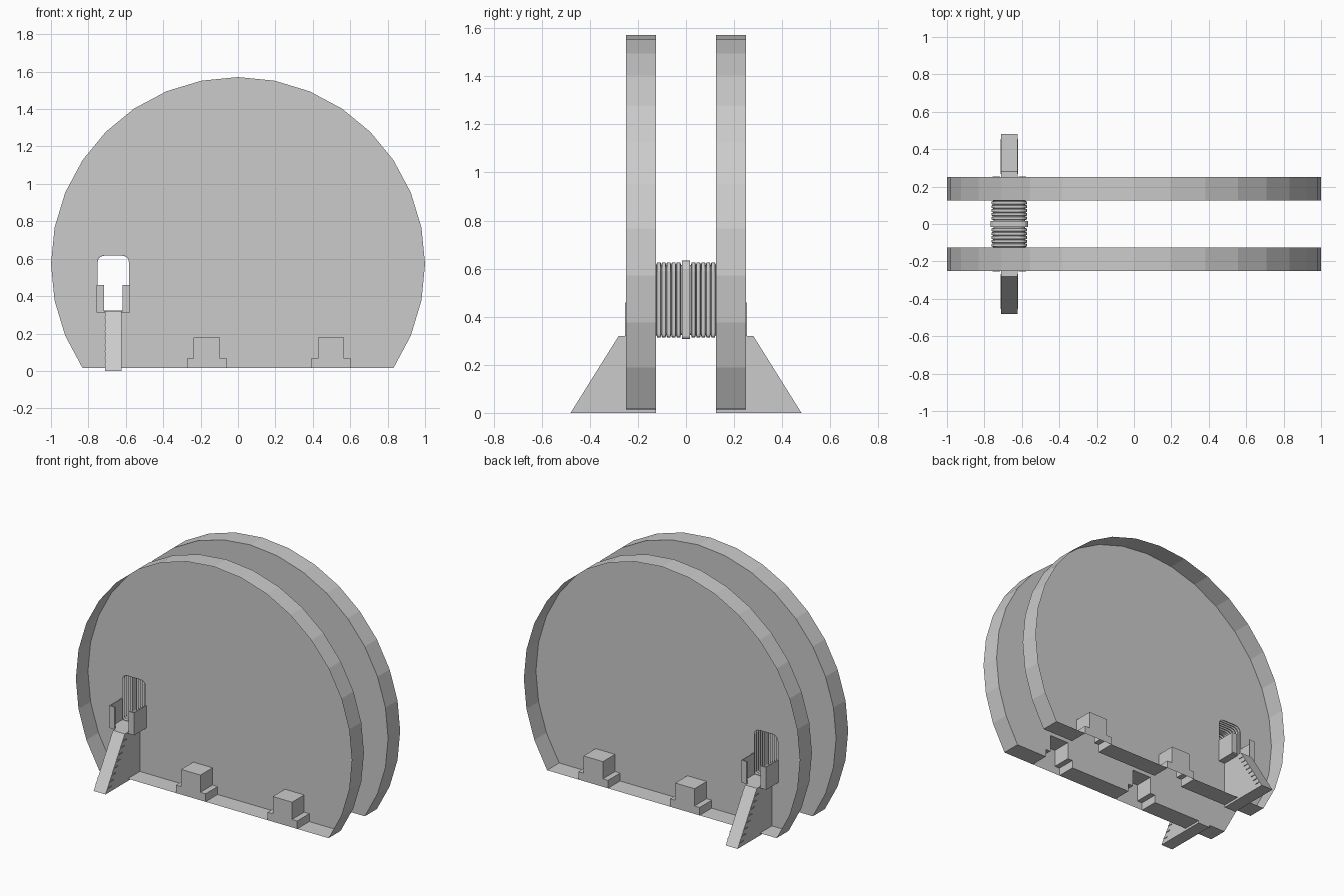
import bpy, bmesh, math

if "Cube" in bpy.data.objects:
    bpy.data.objects.remove(bpy.data.objects["Cube"])

CX = -0.667          # centre line of doorway, walkway and stairs
FLOOR, Y_IN, Y_OUT = 0.015, 0.125, 0.25


def finish(bm, name):
    bmesh.ops.recalc_face_normals(bm, faces=bm.faces)
    me = bpy.data.meshes.new(name)
    bm.to_mesh(me)
    bm.free()
    ob = bpy.data.objects.new(name, me)
    bpy.context.collection.objects.link(ob)
    return ob


def box(bm, x0, x1, y0, y1, z0, z1):
    vs = bmesh.ops.create_cube(bm, size=1)["verts"]
    for v in vs:
        v.co = ((x0 + x1) / 2 + v.co.x * (x1 - x0),
                (y0 + y1) / 2 + v.co.y * (y1 - y0),
                (z0 + z1) / 2 + v.co.z * (z1 - z0))


def door_outline(grow=0.0):
    """Rounded doorway section in x, z."""
    hw, z0, z1, r = 0.088 + grow, 0.32 - grow, 0.62 + grow, 0.035
    pts = []
    for sx, zc, sz, rr, a0 in ((1, z0, -1, 0.012, 270), (1, z1, 1, r, 0),
                               (-1, z1, 1, r, 90), (-1, z0, -1, 0.012, 180)):
        for i in range(4):
            a = math.radians(a0 + 30 * i)
            pts.append((CX + sx * (hw - rr) + rr * math.cos(a),
                        zc - sz * rr + rr * math.sin(a)))
    return pts


def notch(cx):
    """Stepped recess in the floor line, left to right."""
    return [(cx - 0.107, FLOOR), (cx - 0.107, 0.067), (cx - 0.07, 0.067), (cx - 0.07, 0.18),
            (cx + 0.07, 0.18), (cx + 0.07, 0.067), (cx + 0.107, 0.067), (cx + 0.107, FLOOR)]


def loop(bm, pts, y):
    vs = [bm.verts.new((x, y, z)) for x, z in pts]
    es = [bm.edges.new((vs[i], vs[(i + 1) % len(vs)])) for i in range(len(vs))]
    return vs, es


def bridge(bm, a, b):
    n = len(a)
    for i in range(n):
        j = (i + 1) % n
        bm.faces.new((a[i], a[j], b[j], b[i]))


NOTCHES = (-0.167, 0.497)
arc = [(math.cos(math.radians(a * 11.25)), 0.571 + math.sin(math.radians(a * 11.25)))
       for a in range(-3, 20)]
outline = arc + notch(NOTCHES[0]) + notch(NOTCHES[1])

for s, side in ((-1, "front"), (1, "back")):
    # dish: end wall with doorway, rim and floor, open on the outer side
    bm = bmesh.new()
    inner, e1 = loop(bm, outline, s * Y_IN)
    hole, e2 = loop(bm, door_outline(), s * Y_IN)
    bmesh.ops.triangle_fill(bm, edges=e1 + e2, use_beauty=True, normal=(0, s, 0))
    bmesh.ops.dissolve_limit(bm, angle_limit=0.01, verts=bm.verts, edges=bm.edges)
    bm.verts.ensure_lookup_table()
    outer, _ = loop(bm, outline, s * Y_OUT)
    bridge(bm, inner, outer)
    for k in range(2):      # outer caps of the stepped recesses
        st = len(arc) + 8 * k
        bm.faces.new(outer[st:st + 8])
    finish(bm, side + "_dish")

    # landing with corner railings
    bm = bmesh.new()
    ya, yb = sorted((s * Y_IN, s * Y_OUT))
    box(bm, CX - 0.09, CX + 0.09, ya, yb, 0.312, 0.32)
    for m in (-1, 1):
        xa, xb = sorted((CX + m * 0.084, CX + m * 0.09))
        box(bm, xa, xb, ya, yb, 0.32, 0.46)
        xa, xb = sorted((CX + m * 0.05, CX + m * 0.09))
        ra, rb = sorted((s * 0.246, s * 0.253))
        box(bm, xa, xb, ra, rb, 0.32, 0.46)
    finish(bm, side + "_landing")

    # sloping stair body
    bm = bmesh.new()
    prof = [(0.125, 0), (0.48, 0), (0.28, 0.32), (0.125, 0.32)]
    ends = [[bm.verts.new((CX + m * 0.043, s * y, z)) for y, z in prof] for m in (-1, 1)]
    bridge(bm, *ends)
    for e in ends:
        bm.faces.new(e)
    finish(bm, side + "_stair")

    # thin tread ends showing along both sides of the slope
    bm = bmesh.new()
    for i in range(1, 9):
        z = 0.32 * i / 9
        y = 0.48 - 0.2 * i / 9 - 0.003
        ya, yb = sorted((s * y, s * (y - 0.032)))
        box(bm, CX - 0.048, CX + 0.048, ya, yb, z - 0.005, z)
    finish(bm, side + "_treads")

# ribbed walkway between the dishes
sections = []
for half in (-1, 1):
    for i in range(5):
        c = half * (0.113 - 0.0205 * i)
        for d, g in ((-0.010, -0.004), (-0.007, 0.006), (0.007, 0.006), (0.010, -0.004)):
            sections.append((c + d, g))
sections += [(-0.125, 0.0), (0.125, 0.0)]
sections.sort()
bm = bmesh.new()
prev = None
for y, g in sections:
    cur, _ = loop(bm, door_outline(g), y)
    if prev:
        bridge(bm, prev, cur)
    prev = cur
finish(bm, "walkway_bellows")

# centre hoop
bm = bmesh.new()
rings = [loop(bm, door_outline(g), y)[0]
         for y, g in ((-0.017, 0.0), (-0.017, 0.013), (0.017, 0.013), (0.017, 0.0))]
for i in range(4):
    bridge(bm, rings[i], rings[(i + 1) % 4])
finish(bm, "walkway_hoop")
